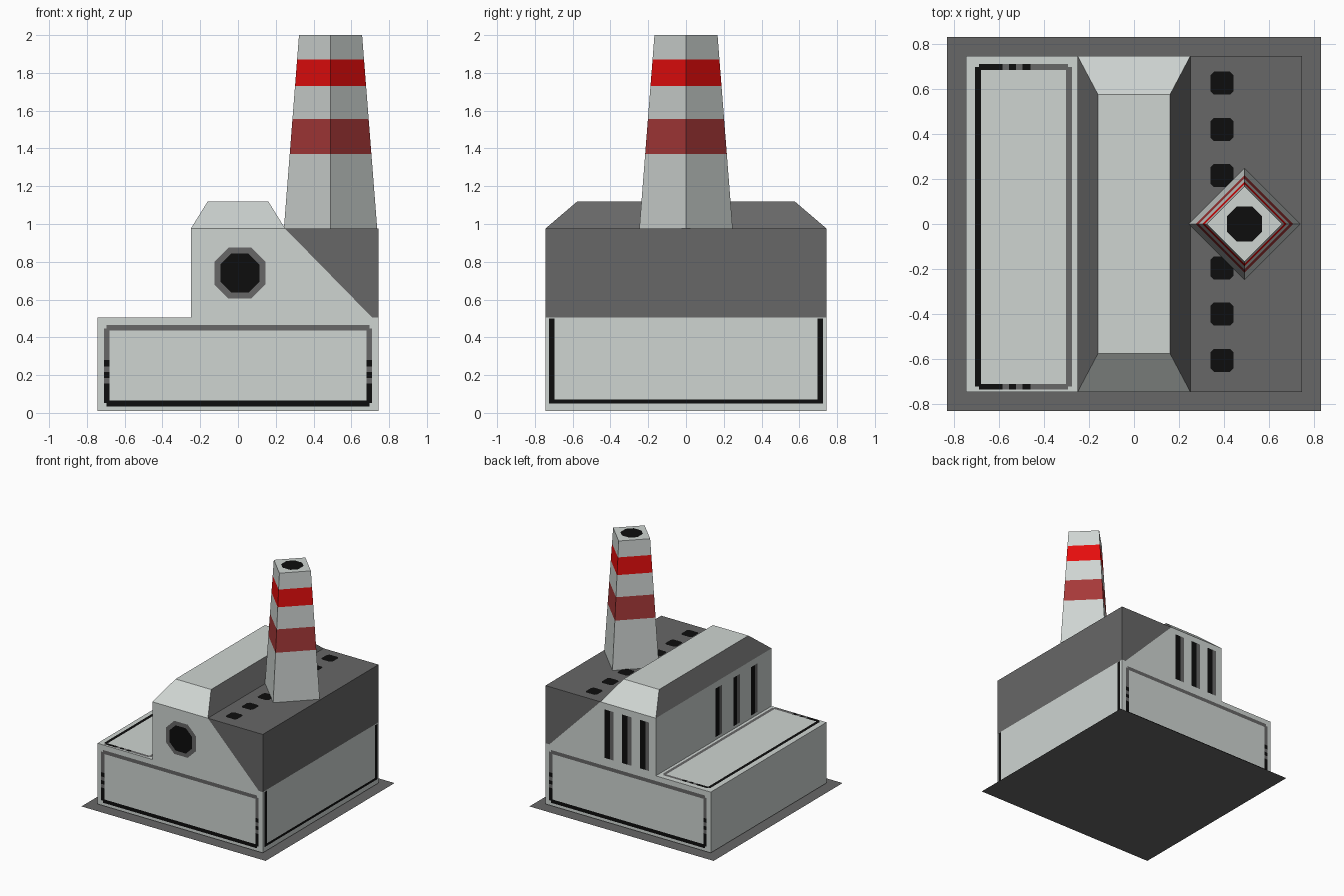
import bpy, bmesh, math
from mathutils import Vector

if "Cube" in bpy.data.objects:
    bpy.data.objects.remove(bpy.data.objects["Cube"])

def material(name, rgb):
    m = bpy.data.materials.new(name)
    m.diffuse_color = (*rgb, 1)
    m.use_nodes = True
    m.node_tree.nodes["Principled BSDF"].inputs["Base Color"].default_value = m.diffuse_color
    return m

MATS = [material("pale_concrete", (0.62, 0.66, 0.64)),
        material("dark_grey", (0.135, 0.135, 0.135)),
        material("black", (0.004, 0.004, 0.004)),
        material("bright_red", (0.78, 0.004, 0.004)),
        material("faded_red", (0.38, 0.04, 0.04))]
PALE, GREY, BLACK, RED, FADED = range(5)

def finish(name, bm, fix_normals=True):
    if fix_normals:
        bmesh.ops.recalc_face_normals(bm, faces=bm.faces)
    me = bpy.data.meshes.new(name)
    bm.to_mesh(me)
    bm.free()
    for m in MATS:
        me.materials.append(m)
    ob = bpy.data.objects.new(name, me)
    bpy.context.collection.objects.link(ob)
    return ob

def face(bm, verts, mat):
    f = bm.faces.new(verts)
    f.material_index = mat

def plates(name, origin, u, v, pieces):
    """Thin painted details: (polygon, material, layer) on the plane origin,u,v."""
    o, u, v = Vector(origin), Vector(u), Vector(v)
    n = u.cross(v)
    bm = bmesh.new()
    for poly, mat, layer in pieces:
        face(bm, [bm.verts.new(o + u * a + v * b + n * 0.003 * layer) for a, b in poly], mat)
    finish(name, bm, False)

def rect(a0, a1, b0, b1, mat):
    return ([(a0, b0), (a1, b0), (a1, b1), (a0, b1)], mat, 1)

def octagon(a, b, r, cut, mat, layer=1):
    k = r * cut
    pts = [(r, -k), (r, k), (k, r), (-k, r), (-r, k), (-r, -k), (-k, -r), (k, -r)]
    return ([(a + x, b + y) for x, y in pts], mat, layer)

def outline(a0, a1, b0, b1, w=0.03):
    """Panel frame: black low end, grey far end, dashed change on the sides."""
    h = w / 2
    out = [rect(a0 + h, a1 - h, b0, b0 + w, BLACK), rect(a0 + h, a1 - h, b1 - w, b1, GREY)]
    stops = [0.04, 0.28, 0.35, 0.42, 0.49, 0.57, 0.96]
    for i in range(6):
        c0, c1 = (b0 + (b1 - b0) * s for s in stops[i:i + 2])
        for a in (a0, a1 - w):
            out.append(rect(a, a + w, c0, c1, GREY if i % 2 else BLACK))
    return out

X, Y, Z = (1, 0, 0), (0, 1, 0), (0, 0, 1)
NX, NY = (-1, 0, 0), (0, -1, 0)
D = 0.745

# ground slab, a flat sheet
bm = bmesh.new()
face(bm, [bm.verts.new((x, y, 0)) for x, y in
          ((-.83, -.83), (.83, -.83), (.83, .83), (-.83, .83))], GREY)
finish("base_slab", bm, False)

# stepped factory body, profile run front to back
P = [(-D, .01), (D, .01), (D, .505), (D, .975), (.25, .975), (-.25, .975),
     (-.25, .505), (-D, .505), (.71, .505)]
bm = bmesh.new()
rows = [[bm.verts.new((x, y, z)) for x, z in P] for y in (-D, D)]
for r in rows:
    face(bm, [r[i] for i in (0, 1, 2, 8, 6, 7)], PALE)
    face(bm, [r[i] for i in (6, 8, 4, 5)], PALE)
    face(bm, [r[i] for i in (8, 2, 3, 4)], GREY)
for i in range(8):
    j = (i + 1) % 8
    face(bm, [rows[0][i], rows[0][j], rows[1][j], rows[1][i]], GREY if i in (2, 3) else PALE)
finish("factory_body", bm)

# hipped ridge roof: grey long slopes, pale ends and top
bm = bmesh.new()
lo, hi = [[bm.verts.new((sx * x, sy * y, z)) for sx, sy in ((-1, -1), (1, -1), (1, 1), (-1, 1))]
          for x, y, z in ((.25, D, .975), (.16, .575, 1.12))]
face(bm, hi, PALE)
for i in range(4):
    j = (i + 1) % 4
    face(bm, [lo[i], lo[j], hi[j], hi[i]], GREY if i % 2 else PALE)
finish("ridge_roof", bm)

# tapered four-sided chimney with two red bands
zs = [.975, 1.37, 1.555, 1.73, 1.87, 2.0]
bands = [PALE, FADED, PALE, RED, PALE]
bm = bmesh.new()
rings = []
for z in zs:
    r = .247 - .08 * (z - .975) / 1.025
    rings.append([bm.verts.new((.49 + r * math.cos(k * math.pi / 2),
                                r * math.sin(k * math.pi / 2), z)) for k in range(4)])
for i, mat in enumerate(bands):
    for k in range(4):
        j = (k + 1) % 4
        face(bm, [rings[i][k], rings[i][j], rings[i + 1][j], rings[i + 1][k]], mat)
face(bm, rings[-1], PALE)
finish("chimney", bm)

# chimney mouth
plates("chimney_mouth", (.49, 0, 1.996), X, Y,
       [octagon(0, 0, .092, .5, GREY), octagon(0, 0, .077, .45, BLACK, 2)])

# panel frames on front, back, right side and the low terrace
for name, y, u in (("front", -D, X), ("back", D, NX)):
    plates(name + "_panel_frame", (0, y, 0), u, Z, outline(-.71, .71, .035, .465))
plates("right_panel_frame", (D, 0, 0), Y, Z,
       [rect(-.725, -.695, .05, .5, BLACK), rect(.695, .725, .05, .5, BLACK),
        rect(-.695, .695, .05, .07, BLACK)])
plates("terrace_panel_frame", (0, 0, .505), NY, X, outline(-.71, .735, -.705, -.275, .026))

# round front window
plates("round_window", (0, -D, 0), X, Z,
       [octagon(.01, .74, .135, .45, GREY), octagon(.01, .74, .103, .45, BLACK, 2)])

# tall windows on the back and left walls
def tall_windows(name, origin, u, centres):
    out = []
    for c in centres:
        out += [rect(c - .042, c + .008, .53, .925, BLACK), rect(c + .008, c + .042, .53, .925, GREY)]
    plates(name, origin, u, Z, out)

tall_windows("back_windows", (0, D, 0), NX, (-.17, -.01, .15))
tall_windows("left_windows", (-.25, 0, 0), NY, (.06, .29, .52))

# row of roof vents
plates("roof_vents", (0, 0, .975), X, Y,
       [octagon(.39, .625 - .205 * i, .051, .7, BLACK) for i in range(7) if i != 3])
